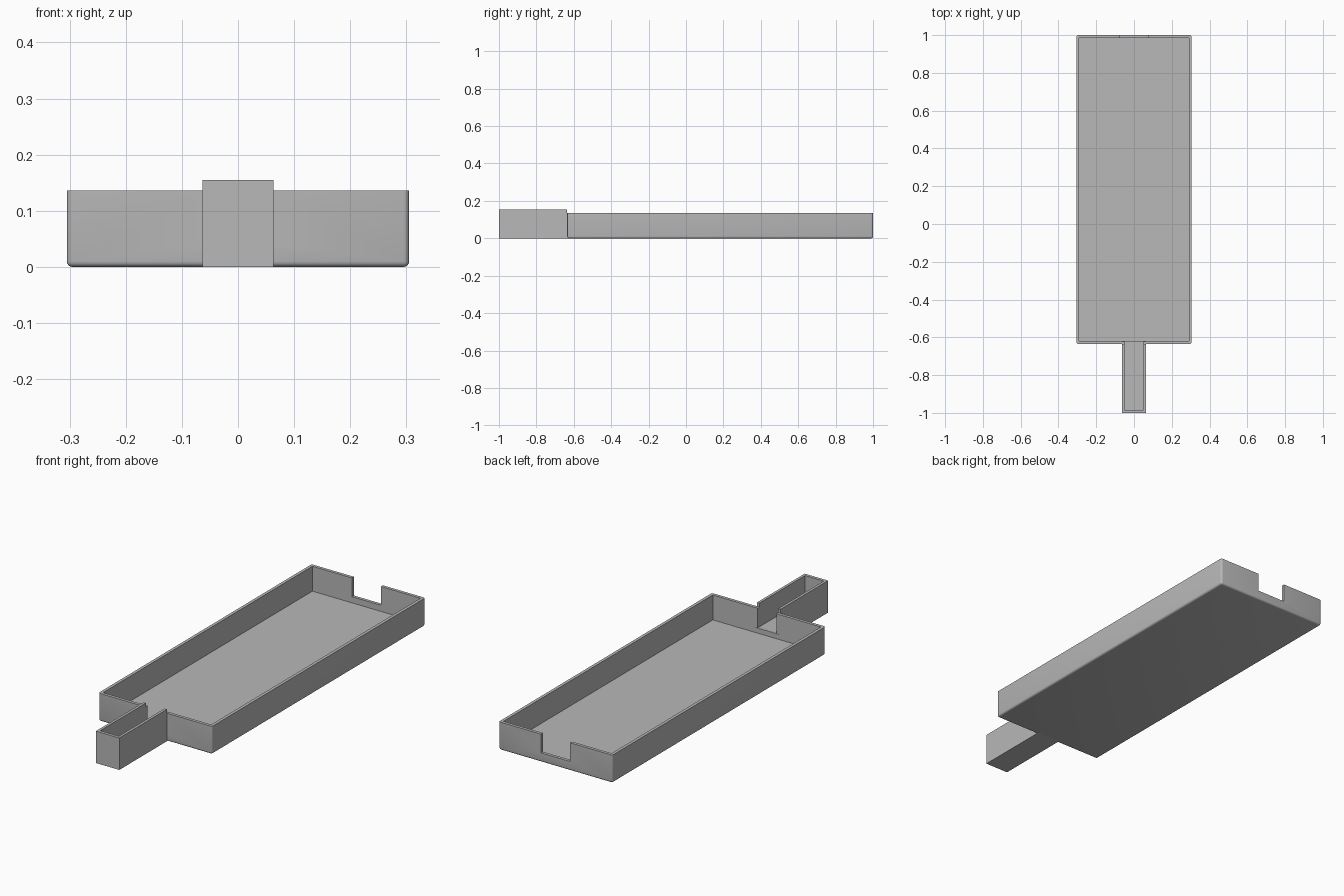
import bpy
import bmesh

if "Cube" in bpy.data.objects:
    bpy.data.objects.remove(bpy.data.objects["Cube"], do_unlink=True)

grey = bpy.data.materials.new("plain grey")
grey.use_nodes = True
grey.diffuse_color = (0.48, 0.48, 0.48, 1)
grey.node_tree.nodes["Principled BSDF"].inputs["Base Color"].default_value = (0.48, 0.48, 0.48, 1)


def box(name, xs, ys, zs, round_edges=0):
    """Box between the given limits; optionally rounds all but the top rim."""
    bm = bmesh.new()
    bmesh.ops.create_cube(bm, size=1)
    for v in bm.verts:
        v.co = [lim[int(c > 0)] for lim, c in zip((xs, ys, zs), v.co)]
    if round_edges:
        edges = [e for e in bm.edges if min(v.co.z for v in e.verts) < zs[1]]
        bmesh.ops.bevel(bm, geom=edges, offset=round_edges, segments=4,
                        profile=0.5, affect='EDGES')
    mesh = bpy.data.meshes.new(name)
    bm.to_mesh(mesh)
    bm.free()
    mesh.materials.append(grey)
    obj = bpy.data.objects.new(name, mesh)
    bpy.context.collection.objects.link(obj)
    return obj


def cut(obj, *limits):
    """Subtract a box from obj and discard the cutter."""
    cutter = box("cutter", *limits)
    cutter.hide_render = True
    mod = obj.modifiers.new("cut", 'BOOLEAN')
    mod.operation = 'DIFFERENCE'
    mod.solver = 'EXACT'
    mod.object = cutter
    bpy.ops.object.select_all(action='DESELECT')
    bpy.context.view_layer.objects.active = obj
    obj.select_set(True)
    bpy.ops.object.modifier_apply(modifier=mod.name)
    bpy.data.objects.remove(cutter, do_unlink=True)


half_width, front, back, top = 0.305, -0.635, 1.0, 0.136
wall = 0.015
neck, neck_top, neck_floor = 0.063, 0.155, 0.04
inner_front = front + wall

# Shallow tray: cavity, back notch and slot for the neck
tray = box("tray", (-half_width, half_width), (front, back), (0, top), 0.01)
cut(tray, (wall - half_width, half_width - wall), (inner_front, back - wall), (wall, 0.3))
cut(tray, (-0.078, 0.078), (back - 0.05, back + 0.1), (0.045, 0.3))
cut(tray, (-neck + 0.001, neck - 0.001), (front - 0.1, inner_front + 0.05), (neck_floor - 0.001, 0.3))

# Narrow open channel leading out of the front wall
channel = box("front_channel", (-neck, neck), (-1, inner_front - 0.001), (0, neck_top))
cut(channel, (0.013 - neck, neck - 0.013), (-0.985, inner_front + 0.1), (neck_floor, 0.3))
# Channel walls rise above the tray only outside it
for side in (-1, 1):
    edge = sorted((side * (neck - 0.013), side * (neck + 0.05)))
    cut(channel, edge, (front, inner_front + 0.1), (top, 0.3))

bpy.ops.object.select_all(action='DESELECT')
for obj in (tray, channel):
    obj.select_set(True)
bpy.context.view_layer.objects.active = tray
bpy.ops.object.shade_smooth_by_angle(angle=0.6)
